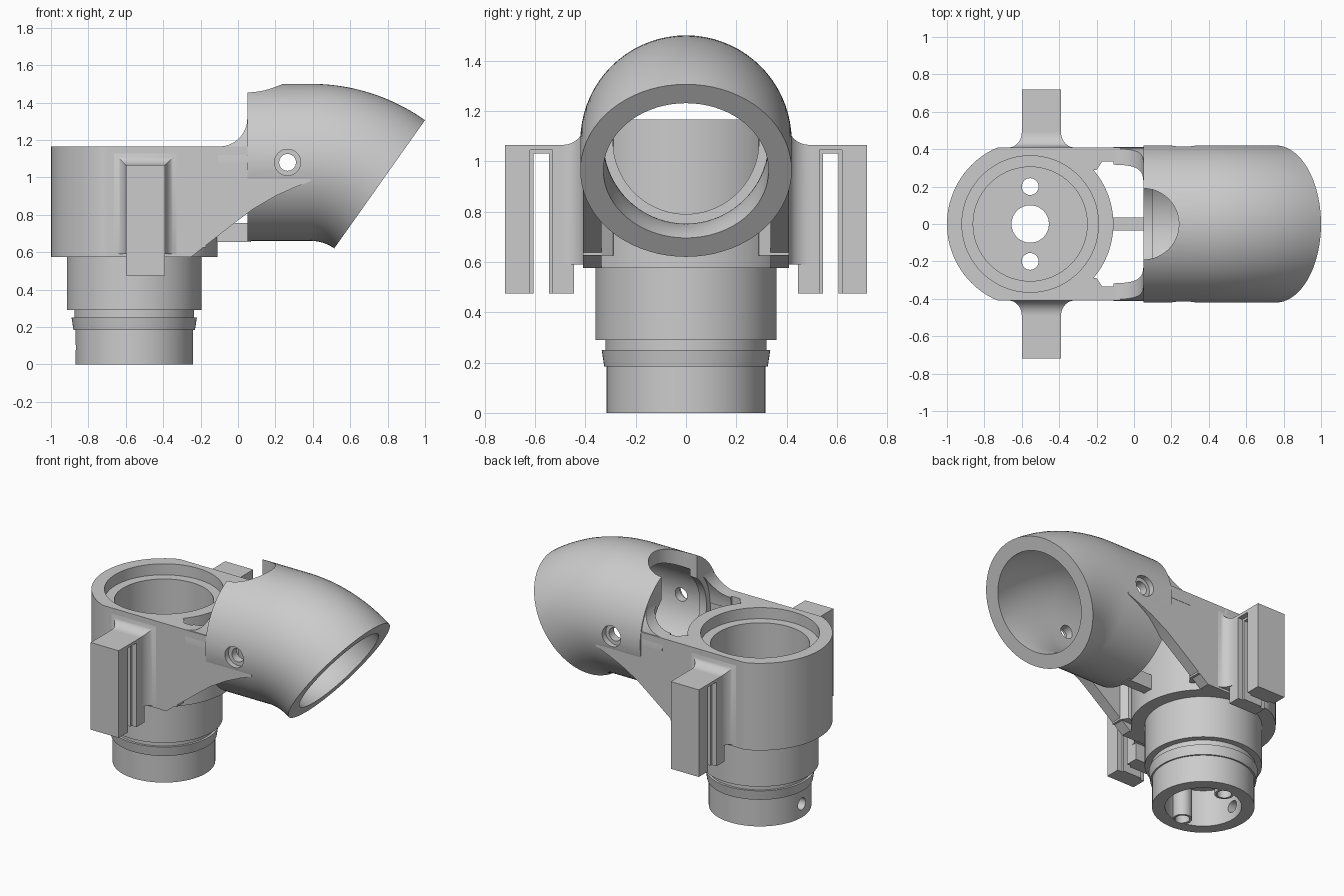
import bpy, bmesh
from math import sin, cos, pi, radians, sqrt

if "Cube" in bpy.data.objects:
    bpy.data.objects.remove(bpy.data.objects["Cube"], do_unlink=True)

SEG = 72
AXIS_X = -0.555      # vertical socket axis
TUBE_Z = 1.08        # height of the elbow axis
parts = []

grey = bpy.data.materials.new("plain_grey")
grey.use_nodes = True
grey.diffuse_color = (0.6, 0.6, 0.6, 1)
grey.node_tree.nodes["Principled BSDF"].inputs["Base Color"].default_value = (0.6, 0.6, 0.6, 1)


def loft(name, rings, loop=True, part=True):
    """Skin rings of equal length; close the loop or cap both ends."""
    bm = bmesh.new()
    vs = [[bm.verts.new(p) for p in ring] for ring in rings]
    n = len(vs[0])
    for i in range(len(vs) if loop else len(vs) - 1):
        a, b = vs[i], vs[(i + 1) % len(vs)]
        for j in range(n):
            k = (j + 1) % n
            bm.faces.new((a[j], a[k], b[k], b[j]))
    if not loop:
        bm.faces.new(vs[0])
        bm.faces.new(vs[-1])
    bmesh.ops.recalc_face_normals(bm, faces=bm.faces)
    mesh = bpy.data.meshes.new(name)
    bm.to_mesh(mesh)
    bm.free()
    obj = bpy.data.objects.new(name, mesh)
    bpy.context.collection.objects.link(obj)
    if part:
        parts.append(obj)
    return obj


def prism(name, pts, axis, lo, hi, part=True):
    """Extrude a 2D outline along an axis."""
    place = {"x": lambda a, b, t: (t, a, b),
             "y": lambda a, b, t: (a, t, b),
             "z": lambda a, b, t: (a, b, t)}[axis]
    return loft(name, [[place(a, b, t) for a, b in pts] for t in (lo, hi)], False, part)


def rect(a0, a1, b0, b1):
    return [(a0, b0), (a1, b0), (a1, b1), (a0, b1)]


def disc(ca, cb, r, n=SEG):
    return [(ca + r * cos(2 * pi * i / n), cb + r * sin(2 * pi * i / n)) for i in range(n)]


def lathe(name, profile):
    """Revolve a closed (radius, z) profile about the socket axis."""
    return loft(name, [[(x, y, z) for x, y in disc(AXIS_X, 0, r)] for r, z in profile])


def tube(name, sections):
    """Closed skin of circles (x, z, tilt, radius) lying across the elbow path."""
    return loft(name, [[(x + v * sin(t), u, z + v * cos(t)) for u, v in disc(0, 0, r)]
                       for x, z, t, r in sections])


def boolean(obj, cutters, operation="DIFFERENCE"):
    for c in cutters:
        m = obj.modifiers.new("cut", "BOOLEAN")
        m.object, m.operation, m.solver = c, operation, "EXACT"
    bpy.context.view_layer.update()
    dg = bpy.context.evaluated_depsgraph_get()
    mesh = bpy.data.meshes.new_from_object(obj.evaluated_get(dg))
    obj.modifiers.clear()
    obj.data = mesh


def discard(cutters):
    for c in cutters:
        bpy.data.objects.remove(c, do_unlink=True)


# Stepped socket with ledge, floor and lower spigot
spigot = lathe("stepped_socket", [
    (0.235, 0), (0.315, 0), (0.315, 0.185), (0.325, 0.185), (0.335, 0.25),
    (0.32, 0.25), (0.32, 0.29), (0.36, 0.29), (0.36, 0.575), (0.37, 0.575),
    (0.37, 1.09), (0.305, 1.09), (0.305, 0.33), (0.1, 0.33), (0.1, 0.25), (0.235, 0.25)])
bosses = [prism("screw_boss", disc(AXIS_X, s * 0.2, 0.06, 32), "z", 0.002, 0.3)
          for s in (-1, 1)]
drills = [prism("drill", disc(AXIS_X, s * 0.2, 0.045, 32), "z", -0.1, 0.5, False)
          for s in (-1, 1)]
pin = prism("pin_drill", disc(0, 0.09, 0.04, 32), "x", -1, -0.7, False)
boolean(spigot, drills + [pin])
for boss, drill in zip(bosses, drills):
    boolean(boss, [drill])
discard(drills + [pin])

# Upper collar: round wall with flattened sides
HALF = 0.41
collar = prism("collar", [(x, max(-HALF, min(HALF, y))) for x, y in disc(AXIS_X, 0, 0.445, 96)],
               "z", 0.575, 1.165)
bore = prism("bore", disc(AXIS_X, 0, 0.365), "z", 0.4, 1.4, False)
boolean(collar, [bore])
discard([bore])

# Elbow: straight run, bend, then back along the bore with an inner lip
BEND_X, BEND_R, TILT = 0.389, 0.637, radians(35.3)
bend = [(BEND_X + BEND_R * sin(TILT * i / 14), TUBE_Z - BEND_R * (1 - cos(TILT * i / 14)),
         TILT * i / 14) for i in range(15)]
elbow = tube("elbow", [(0.05, TUBE_Z, 0, 0.42)] + [b + (0.42,) for b in bend]
             + [b + (0.328,) for b in reversed(bend)]
             + [(0.1, TUBE_Z, 0, 0.328), (0.1, TUBE_Z, 0, 0.29), (0.05, TUBE_Z, 0, 0.29)])

# Side webs joining collar and elbow
webs = []
web_outline = [(-0.38, 0.575), (-0.25, 0.575), (0, 0.77), (0.08, 0.83), (0.2, 0.9),
               (0.3, 0.945), (0.39, 0.98), (0.39, 1.165), (-0.38, 1.165)]
corner = [(-0.4, 0.41), (-0.17, 0.41), (-0.17, 0.335), (-0.2, 0.29), (-0.26, 0.28)]
for side, s in (("left", 1), ("right", -1)):
    webs.append(prism(f"web_{side}", web_outline, "y", s * 0.335, s * HALF))
    prism(f"corner_fill_{side}", [(x, s * y) for x, y in corner], "z", 0.625, 1.165)

# Filleted shoulders where the elbow wall runs down to the collar
shoulder = tube("elbow_shoulder", [(x, TUBE_Z, 0, r) for x, r in
                ((-0.12, 0.412), (0.055, 0.412), (0.055, 0.328), (-0.12, 0.328))])
sweep = [(-0.1 + 0.15 * sin(pi / 2 * i / 10), 1.315 - 0.15 * cos(pi / 2 * i / 10))
         for i in range(11)]
keep = prism("keep", [(-0.11, 1.08), (0.06, 1.08), (0.06, 1.6), (0.05, 1.6)]
             + sweep[::-1] + [(-0.11, 1.165)], "y", -0.6, 0.6, False)
boolean(shoulder, [keep], "INTERSECT")

# Scalloped notch and side screw holes
notch = prism("notch", disc(0.05, 0, 0.19), "z", 1.2, 1.7, False)
hole = prism("hole", disc(0.265, TUBE_Z, 0.045, 32), "y", -0.6, 0.6, False)
sinks = [prism("sink", disc(0.265, TUBE_Z, 0.07, 32), "y", s * 0.38, s * 0.6, False)
         for s in (-1, 1)]
boolean(elbow, [notch, hole] + sinks)
boolean(shoulder, [notch])
for web in webs:
    boolean(web, [hole] + sinks)
discard([keep, notch, hole] + sinks)

# Tie bar under the window
prism("tie_bar", rect(-0.125, 0.07, -0.035, 0.035), "z", 0.655, 0.755)

# Slotted side brackets with flared roots
X0, X1 = -0.6, -0.39
for side, s in (("left", 1), ("right", -1)):
    for i, (x0, x1, a, b, top) in enumerate(((X0, X0 + 0.035, 0.53, 0.62, 1.045),
                                             (X0 + 0.035, X1 - 0.035, 0.545, 0.605, 1.03),
                                             (X1 - 0.035, X1, 0.53, 0.62, 1.045))):
        fork = [(0.445, 0.475), (a, 0.475), (a, top), (b, top), (b, 0.475),
                (0.72, 0.475), (0.72, 1.065), (0.445, 1.065)]
        prism(f"bracket_{side}_{i + 1}", [(s * y, z) for y, z in fork], "x", x0, x1)
    rings = []
    for i in range(9):
        y = 0.405 + 0.085 * i / 8
        m = 0.08 * (1 - sqrt(1 - (1 - i / 8) ** 2))
        rings.append([(x, s * y, z) for x, z in rect(X0 - m, X1 + m, 0.59, 1.065 + m)])
    loft(f"bracket_root_{side}", rings, False)

# Finish: one colour, smooth curves with crisp edges
bpy.ops.object.select_all(action="DESELECT")
for obj in parts:
    obj.data.materials.clear()
    obj.data.materials.append(grey)
    obj.select_set(True)
bpy.context.view_layer.objects.active = parts[0]
bpy.ops.object.shade_smooth_by_angle(angle=radians(30))
